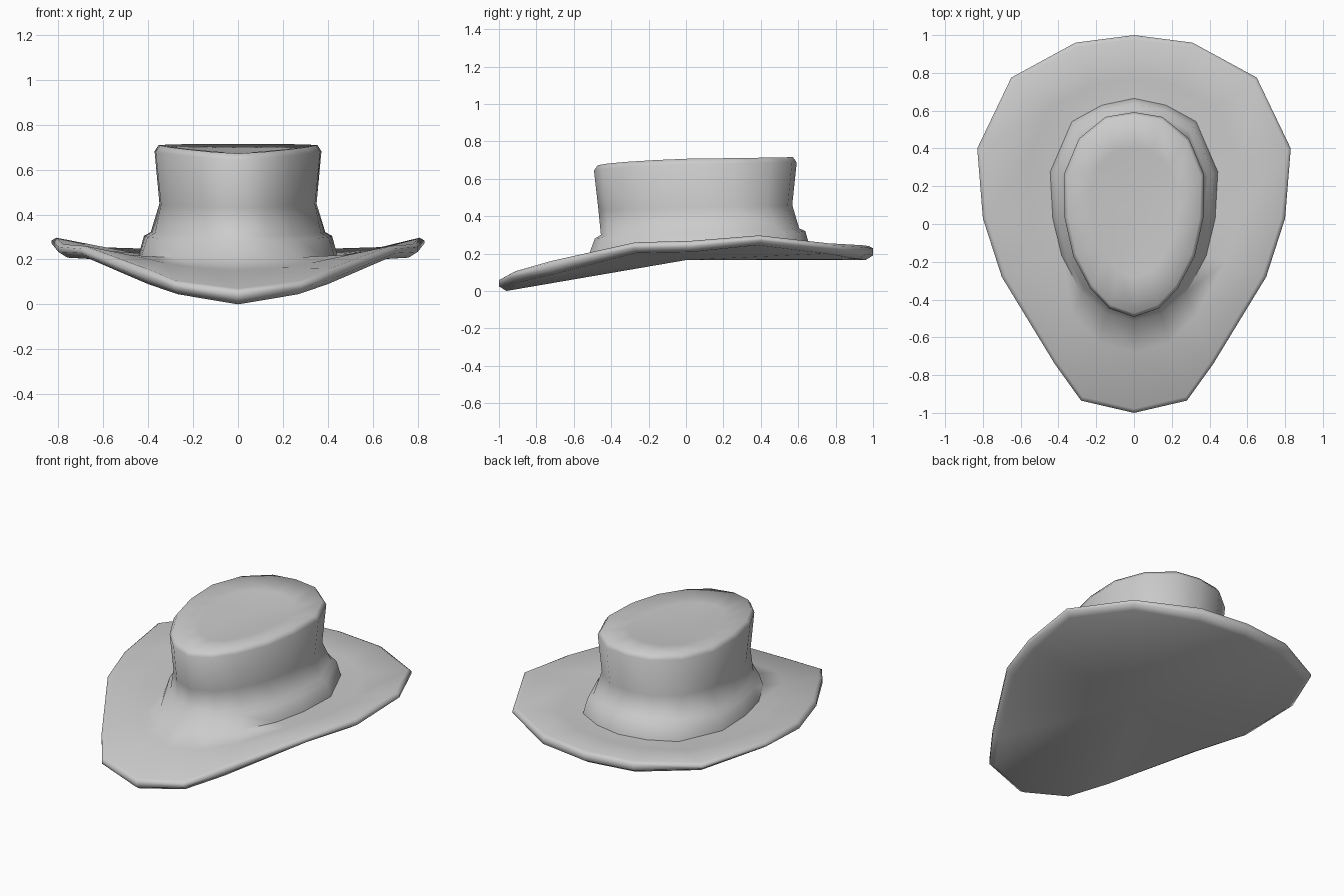
import bpy, bmesh, math

if "Cube" in bpy.data.objects:
    bpy.data.objects.remove(bpy.data.objects["Cube"])

# Half outlines seen from above, back to front (mirrored across x = 0)
BRIM = [(0, 1.0), (.31, .96), (.65, .775), (.83, .40), (.80, .03),
        (.70, -.28), (.42, -.74), (.28, -.935), (0, -1.0)]
TOP_Z = [.24, .245, .255, .297, .268, .26, .16, .105, .07]
LOW_Z = [.165, .17, .20, .245, .208, .203, .09, .045, .0]
BASE = [(0, .65), (.165, .615), (.32, .53), (.43, .27), (.415, .03),
        (.37, -.16), (.27, -.35), (.14, -.46), (0, -.50)]
CROWN = [(0, .59), (.15, .565), (.29, .45), (.37, .26), (.365, .03),
         (.32, -.17), (.23, -.34), (.13, -.445), (0, -.49)]
CROWN_Z = [.715, .715, .713, .71, .708, .70, .69, .68, .672]


def ring(outline, zs, inset=0.0, cy=0.0):
    """3D half ring, pulled towards (0, cy) by a fixed distance."""
    out = []
    for (x, y), z in zip(outline, zs):
        d = math.hypot(x, y - cy)
        f = (d - inset) / d
        out.append((x * f, cy + (y - cy) * f, z))
    return out


def mix(a, b, t, dz=0.0):
    return [tuple(p + (q - p) * t for p, q in zip(u, v))[:2]
            + (u[2] + (v[2] - u[2]) * t + dz,) for u, v in zip(a, b)]


def loft(name, rings, start, end, angle):
    """Skin mirrored rings and close both ends with a fan."""
    bm = bmesh.new()
    loops = []
    for r in rings:
        full = r + [(-x, y, z) for x, y, z in r[-2:0:-1]]
        loops.append([bm.verts.new(c) for c in full])
    n = len(loops[0])
    for a, b in zip(loops, loops[1:]):
        for i in range(n):
            j = (i + 1) % n
            bm.faces.new((a[i], a[j], b[j], b[i]))
    for loop, c in ((loops[0], start), (loops[-1], end)):
        v = bm.verts.new(c)
        for i in range(n):
            bm.faces.new((v, loop[i], loop[(i + 1) % n]))
    bmesh.ops.recalc_face_normals(bm, faces=bm.faces)
    me = bpy.data.meshes.new(name)
    bm.to_mesh(me)
    bm.free()
    ob = bpy.data.objects.new(name, me)
    bpy.context.collection.objects.link(ob)
    bpy.ops.object.select_all(action='DESELECT')
    ob.select_set(True)
    bpy.context.view_layer.objects.active = ob
    bpy.ops.object.shade_smooth_by_angle(angle=math.radians(angle))
    return ob


def level(back, front):
    return [back + (front - back) * i / 8 for i in range(9)]


# Brim: underside fan, rounded rim, sagging upper surface
under = ring(BRIM, LOW_Z, .04)
rim_low = ring(BRIM, [z + .025 for z in LOW_Z])
rim_high = ring(BRIM, [z - .012 for z in TOP_Z])
rim_top = ring(BRIM, TOP_Z, .022)
foot = ring(BASE, level(.225, .205), -.015, .08)
sag = mix(foot, rim_top, .35, -.008)

# Crown: hat band, step, pinched waist, flared top with a dished lid
band_top = ring(BASE, level(.32, .28), .012, .08)
step = ring(BASE, level(.335, .30), .045, .08)
waist = ring(CROWN, level(.46, .43), .022, .08)
flare = ring(CROWN, [z - .028 for z in CROWN_Z], -.002, .08)
lip = ring(CROWN, CROWN_Z, .018, .08)
dish = mix(ring(CROWN, CROWN_Z, .05, .08), [(0, .08, .68)] * 9, .3, -.008)

loft("cowboy_hat", [under, rim_low, rim_high, rim_top, sag, foot, band_top,
                    step, waist, flare, lip, dish],
     (0, 0, .165), (0, .08, .672), 65)
